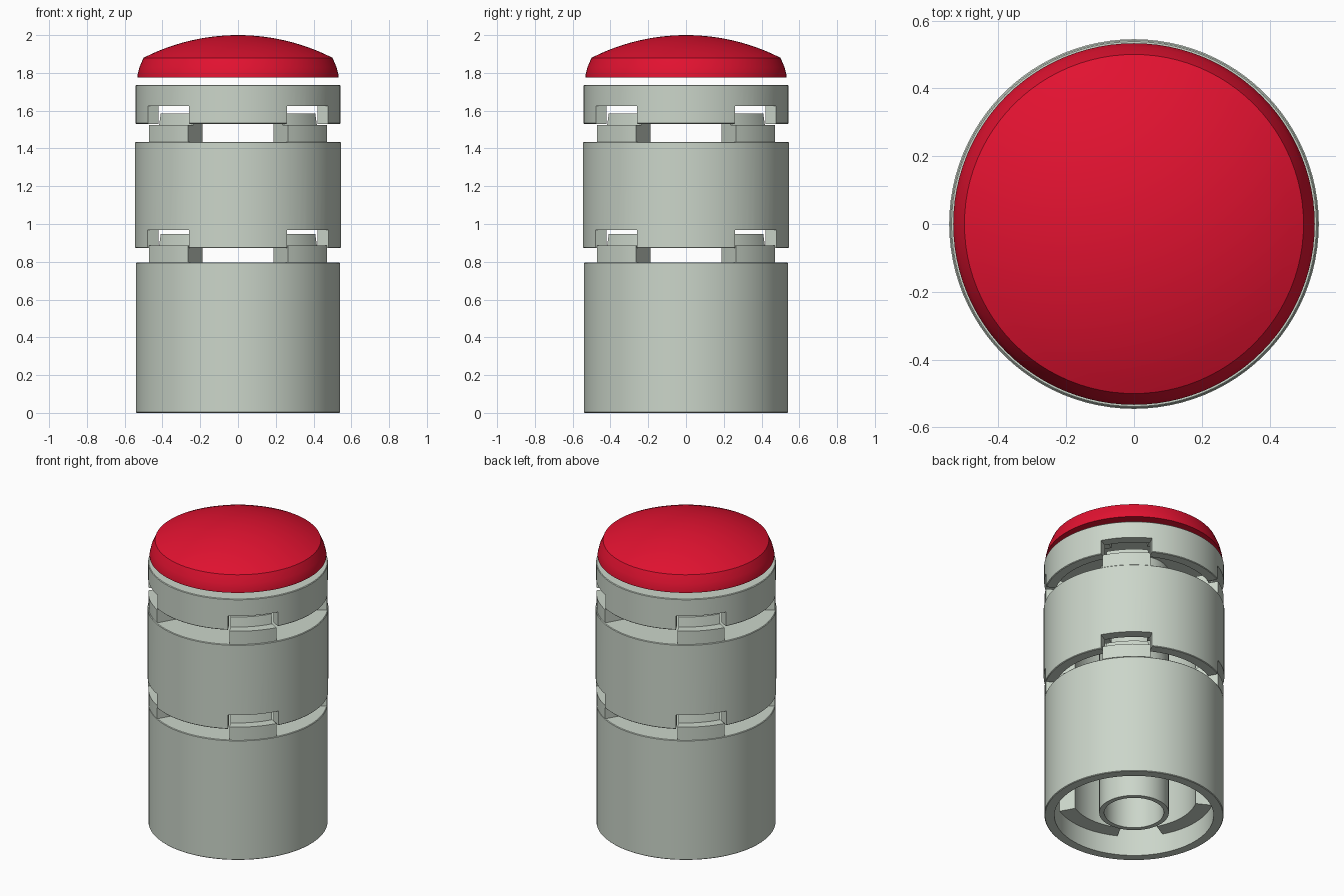
import bpy, bmesh
from math import radians, cos, sin, sqrt

if "Cube" in bpy.data.objects:
    bpy.data.objects.remove(bpy.data.objects["Cube"])


def material(name, colour):
    m = bpy.data.materials.new(name)
    m.use_nodes = True
    m.diffuse_color = colour
    m.node_tree.nodes["Principled BSDF"].inputs["Base Color"].default_value = colour
    return m


GREY = material("pale grey green", (0.60, 0.67, 0.59, 1))
RED = material("bright red", (0.76, 0.006, 0.03, 1))


def revolve(name, profile, start=0, sweep=360, mat=GREY, closed=True):
    """Turn an (r, z) outline about z; part turns get end caps."""
    bm = bmesh.new()
    full = sweep == 360
    steps = 96 if full else max(4, int(sweep / 3.75))
    rings = []
    for i in range(steps if full else steps + 1):
        a = radians(start + sweep * i / steps)
        rings.append([bm.verts.new((r * cos(a), r * sin(a), z)) for r, z in profile])
    n = len(profile)
    for i in range(steps):
        a, b = rings[i], rings[(i + 1) % len(rings)]
        for j in range(n if closed else n - 1):
            k = (j + 1) % n
            bm.faces.new((a[j], b[j], b[k], a[k]))
    if not full:
        bm.faces.new(rings[0])
        bm.faces.new(rings[-1])
    bmesh.ops.remove_doubles(bm, verts=bm.verts, dist=1e-5)
    bmesh.ops.dissolve_degenerate(bm, edges=bm.edges, dist=1e-5)
    bmesh.ops.recalc_face_normals(bm, faces=bm.faces)
    me = bpy.data.meshes.new(name)
    bm.to_mesh(me)
    bm.free()
    me.materials.append(mat)
    ob = bpy.data.objects.new(name, me)
    bpy.context.collection.objects.link(ob)
    return ob


def activate(ob):
    bpy.ops.object.select_all(action='DESELECT')
    ob.select_set(True)
    bpy.context.view_layer.objects.active = ob


def smooth(ob):
    activate(ob)
    bpy.ops.object.shade_smooth_by_angle(angle=radians(30))


DIAGONALS = (45, 135, 225, 315)
WALL, LUG = 0.48, 0.38       # inner radii of the wall and the locking lugs


def module(name, radius, bottom, top, notched=True, tabs=True):
    roof = top - 0.045
    e = 0.004                # tiny edge chamfer
    shell = revolve(name + "_shell", [
        (0, top), (radius - e, top), (radius, top - e), (radius, bottom + e),
        (radius - e, bottom), (WALL, bottom), (WALL, roof), (0, roof)], closed=False)
    # notches that clear the tabs of the module below
    if notched:
        for a in DIAGONALS:
            cutter = revolve("notch_cutter", [
                (0.44, bottom - 0.1), (0.6, bottom - 0.1),
                (0.6, bottom + 0.095), (0.44, bottom + 0.095)], a - 16.5, 33)
            cutter.hide_render = True
            mod = shell.modifiers.new("notch", 'BOOLEAN')
            mod.operation = 'DIFFERENCE'
            mod.solver = 'EXACT'
            mod.object = cutter
            activate(shell)
            bpy.ops.object.modifier_apply(modifier=mod.name)
            bpy.data.objects.remove(cutter)
    smooth(shell)
    # hollow centre post
    smooth(revolve(name + "_centre_post", [
        (0.18, bottom + 0.02), (0.21, bottom + 0.02), (0.21, roof), (0.18, roof)]))
    for i, a in enumerate(DIAGONALS):
        # locking lugs inside the wall, open at the diagonals
        smooth(revolve(f"{name}_lug_{i + 1}", [
            (LUG, bottom + 0.13), (WALL, bottom + 0.13),
            (WALL, roof), (LUG, roof)], a + 17, 57))
        # stepped tabs standing on the roof
        if tabs:
            smooth(revolve(f"{name}_tab_{i + 1}", [
                (LUG, top), (0.54, top), (0.54, top + 0.088), (0.48, top + 0.088),
                (0.47, top + 0.15), (LUG, top + 0.15)], a - 15.5, 31))


module("base", 0.54, 0.0, 0.797, notched=False)
module("middle", 0.545, 0.872, 1.435)
module("top_ring", 0.542, 1.53, 1.737, tabs=False)

# domed cap: sloped skirt, then a shallow spherical crown
R = 1.102
crown = [(0.5 * i / 12, 2.0 - R + sqrt(R * R - (0.5 * i / 12) ** 2)) for i in range(12, -1, -1)]
smooth(revolve("domed_cap", [(0, 1.775), (0.533, 1.775), (0.533, 1.785),
                             (0.522, 1.83)] + crown, mat=RED, closed=False))
